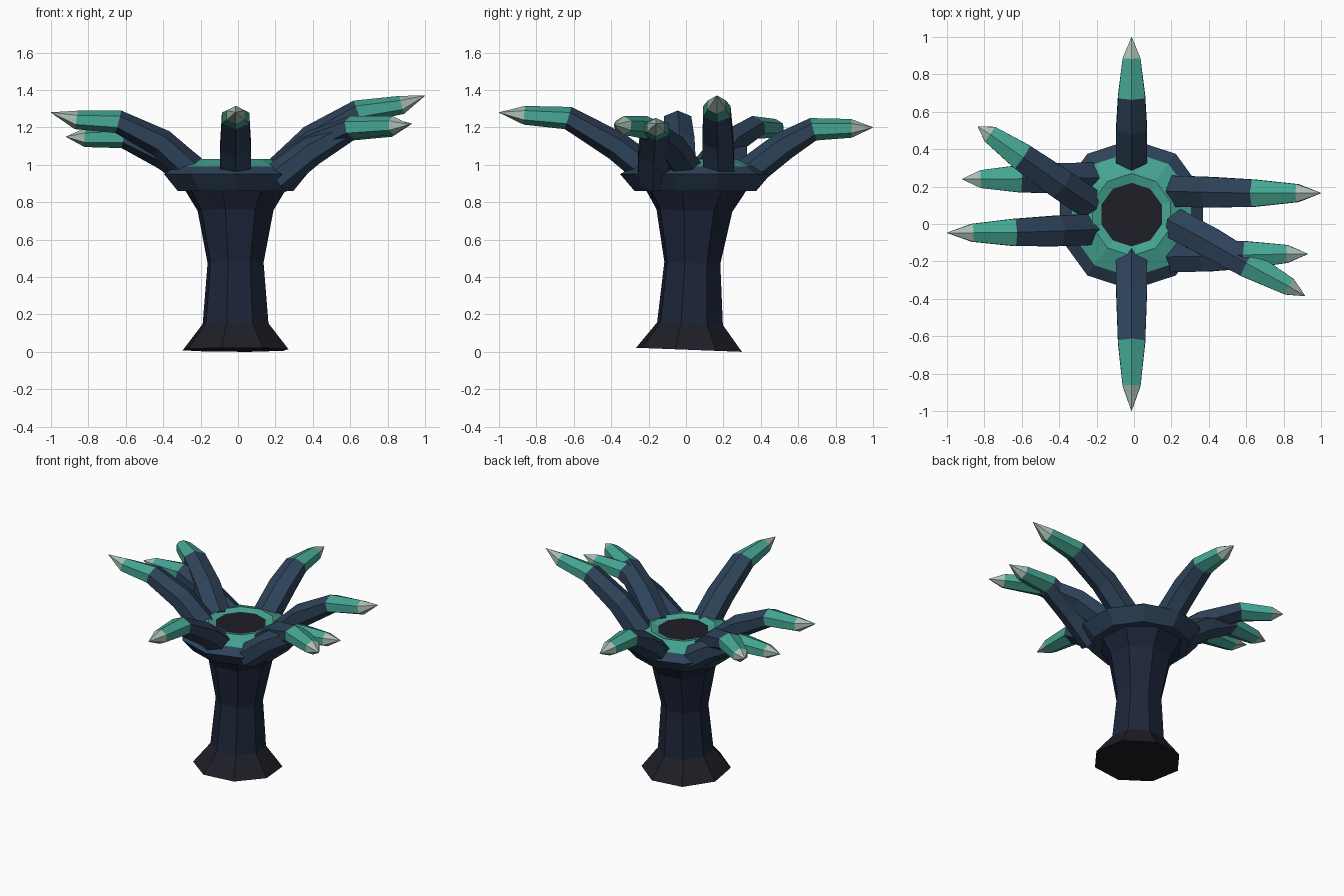
import bpy, math
from mathutils import Vector, Matrix

if "Cube" in bpy.data.objects:
    bpy.data.objects.remove(bpy.data.objects["Cube"])


def material(name, rgb):
    m = bpy.data.materials.new(name)
    m.diffuse_color = (*rgb, 1)
    m.use_nodes = True
    m.node_tree.nodes["Principled BSDF"].inputs["Base Color"].default_value = m.diffuse_color
    return m


DARK = material("charcoal", (0.013, 0.013, 0.020))
TRUNK = material("deep_navy", (0.012, 0.019, 0.042))
NAVY = material("slate_navy", (0.027, 0.054, 0.10))
TEAL = material("teal", (0.06, 0.38, 0.29))
PALE = material("pale_tip", (0.40, 0.52, 0.45))


def loft(name, rings, mats, band_mats, end_mat=0):
    """Skin equal-sized rings of points; cap both ends."""
    n = len(rings[0])
    verts = [p for ring in rings for p in ring]
    faces, index = [], []
    for i, mat in enumerate(band_mats):
        for j in range(n):
            k = (j + 1) % n
            faces.append((i * n + j, i * n + k, (i + 1) * n + k, (i + 1) * n + j))
            index.append(mat)
    faces.append(tuple(reversed(range(n))))
    index.append(band_mats[0])
    faces.append(tuple(range(len(verts) - n, len(verts))))
    index.append(end_mat)
    mesh = bpy.data.meshes.new(name)
    mesh.from_pydata(verts, [], faces)
    for m in mats:
        mesh.materials.append(m)
    for f, i in zip(mesh.polygons, index):
        f.material_index = i
    obj = bpy.data.objects.new(name, mesh)
    bpy.context.collection.objects.link(obj)
    return obj


def turned(name, profile, sides, turn, mats, band_mats, end_mat=0):
    """Faceted lathe of (radius, height) pairs."""
    rings = [[(r * math.cos(turn + math.tau * j / sides),
               r * math.sin(turn + math.tau * j / sides), z) for j in range(sides)]
             for r, z in profile]
    return loft(name, rings, mats, band_mats, end_mat)


# Stalk, leaning slightly backwards
stalk = turned("stalk", [(0.293, 0), (0.182, 0.14), (0.155, 0.465), (0.21, 0.745), (0.285, 0.865)],
               8, math.radians(30), [DARK, TRUNK], [0, 1, 1, 1], 1)
stalk.matrix_world = Matrix.Translation((-0.013, 0.016, 0.011)) @ Matrix.Rotation(math.radians(-2.2), 4, 'X')

# Flared collar with teal lip and dark mouth
collar = turned("collar", [(0.325, 0.86), (0.402, 0.95), (0.335, 0.99), (0.22, 1.03), (0.17, 1.015)],
                10, math.radians(18), [NAVY, TEAL, DARK], [0, 0, 1, 1], 2)
collar.location = (-0.013, 0.05, 0)

# Half width and half height of an arm at each path point
SECTION = [(0.083, 0.085), (0.082, 0.078), (0.073, 0.062), (0.048, 0.050), (0.001, 0.001)]


def arm(name, path):
    """Tapered six-sided arm with a ridge on top, teal end and pale point."""
    pts = [Vector(p) for p in path]
    flat = pts[-1] - pts[0]
    side = Vector((-flat.y, flat.x, 0)).normalized()
    rings = []
    for i, (p, (w, h)) in enumerate(zip(pts, SECTION)):
        a = (pts[i] - pts[i - 1]).normalized() if i else Vector()
        b = (pts[i + 1] - pts[i]).normalized() if i < len(pts) - 1 else Vector()
        up = (a + b).cross(side).normalized()
        rings.append([p + side * (w / 0.866 * math.cos(t)) + up * (h * math.sin(t))
                      for t in (math.radians(30 + 60 * j) for j in range(6))])
    return loft(name, rings, [NAVY, TEAL, PALE], [0, 0, 1, 2], 2)


# Arms: base, bend, start of teal, start of point, tip
ARMS = {
    "back_arm": [(-0.013, 0.30, 0.93), (-0.013, 0.52, 1.10), (-0.013, 0.68, 1.19),
                 (-0.013, 0.885, 1.195), (-0.013, 1.0, 1.20)],
    "front_arm": [(-0.013, -0.18, 0.95), (-0.013, -0.37, 1.10), (-0.013, -0.63, 1.25),
                  (-0.013, -0.865, 1.265), (-0.013, -1.0, 1.28)],
    "right_back_arm": [(0.23, 0.175, 0.97), (0.40, 0.17, 1.14), (0.64, 0.165, 1.285),
                       (0.875, 0.165, 1.32), (1.0, 0.165, 1.37)],
    "right_middle_arm": [(0.22, 0.00, 0.97), (0.40, -0.095, 1.11), (0.61, -0.215, 1.20),
                         (0.83, -0.335, 1.21), (0.915, -0.385, 1.215)],
    "right_front_arm": [(0.20, -0.175, 0.92), (0.39, -0.172, 1.07), (0.60, -0.165, 1.19),
                        (0.82, -0.16, 1.20), (0.93, -0.16, 1.22)],
    "left_front_arm": [(-0.24, -0.03, 0.96), (-0.41, -0.037, 1.115), (-0.64, -0.045, 1.23),
                       (-0.865, -0.047, 1.24), (-1.0, -0.047, 1.28)],
    "left_middle_arm": [(-0.21, 0.245, 0.93), (-0.39, 0.245, 1.05), (-0.61, 0.242, 1.15),
                        (-0.82, 0.24, 1.145), (-0.92, 0.24, 1.15)],
    "left_back_arm": [(-0.24, 0.11, 0.97), (-0.40, 0.22, 1.11), (-0.60, 0.36, 1.20),
                      (-0.77, 0.48, 1.195), (-0.835, 0.52, 1.20)],
}
for name, path in ARMS.items():
    arm(name, path)
